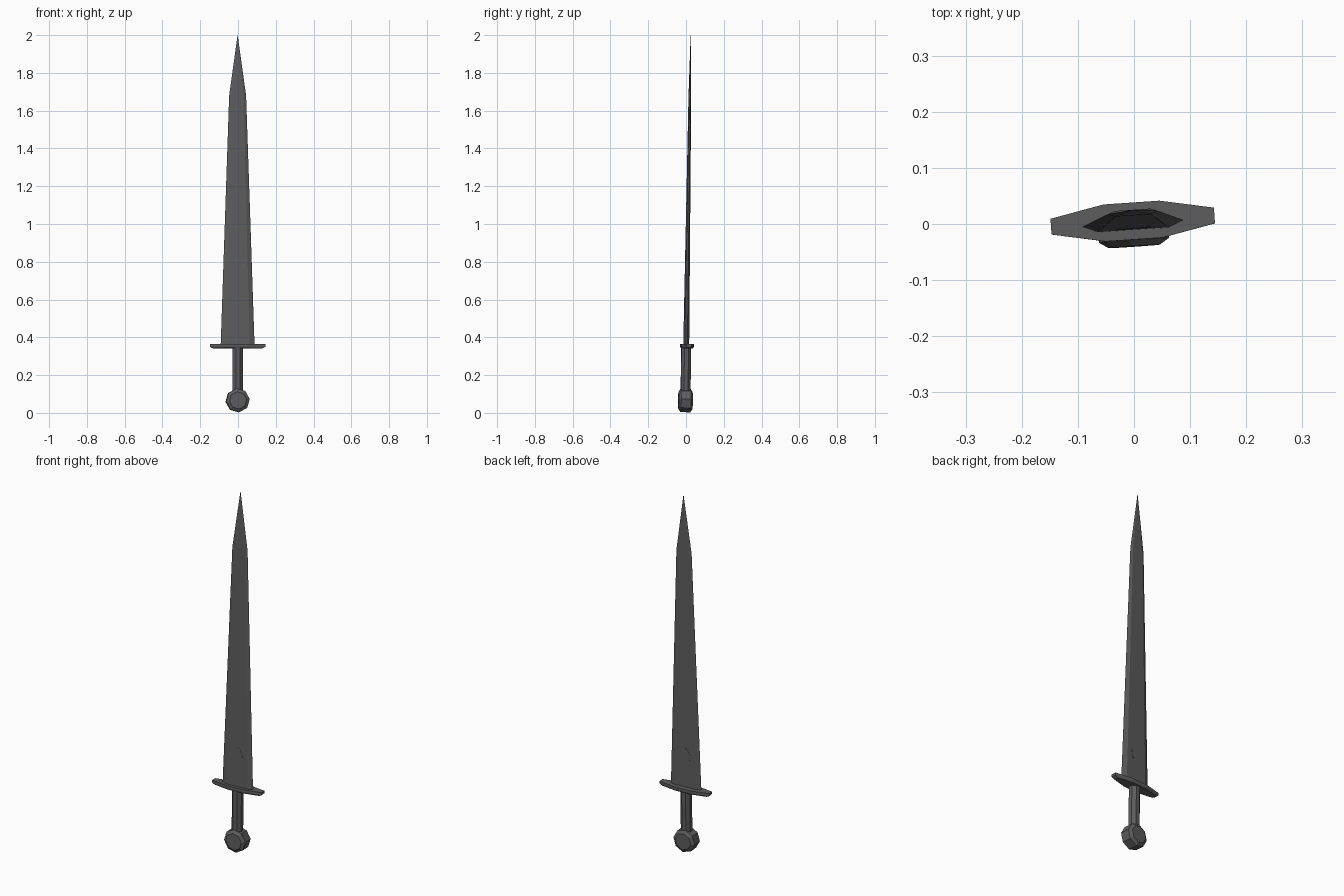
import bpy, bmesh, math
from mathutils import Matrix

if "Cube" in bpy.data.objects:
    bpy.data.objects.remove(bpy.data.objects["Cube"])

mat = bpy.data.materials.new("dark_iron")
mat.diffuse_color = (0.11, 0.11, 0.11, 1)
mat.use_nodes = True
mat.node_tree.nodes["Principled BSDF"].inputs["Base Color"].default_value = mat.diffuse_color

# Whole sword is turned slightly about z and leans a little to the back
POSE = (Matrix.Translation((-0.002, -0.004, 0)) @ Matrix.Rotation(math.radians(-0.83), 4, 'X')
        @ Matrix.Rotation(math.radians(3.9), 4, 'Z'))


def loft(name, rings):
    """Skin a list of equal-length point rings and cap both ends."""
    bm = bmesh.new()
    vs = [[bm.verts.new(p) for p in r] for r in rings]
    n = len(rings[0])
    for a, b in zip(vs, vs[1:]):
        for i in range(n):
            j = (i + 1) % n
            bm.faces.new((a[i], a[j], b[j], b[i]))
    bm.faces.new(vs[0])
    bm.faces.new(vs[-1])
    bmesh.ops.remove_doubles(bm, verts=bm.verts, dist=1e-5)
    bmesh.ops.recalc_face_normals(bm, faces=bm.faces)
    me = bpy.data.meshes.new(name)
    bm.to_mesh(me)
    bm.free()
    me.materials.append(mat)
    ob = bpy.data.objects.new(name, me)
    bpy.context.collection.objects.link(ob)
    ob.matrix_world = POSE
    return ob


def circle(n, rx, ry, phase=0.0):
    return [(rx * math.cos(phase + 2 * math.pi * i / n),
             ry * math.sin(phase + 2 * math.pi * i / n)) for i in range(n)]


# Blade: flattened six-sided section with bevelled edges
def blade_ring(z, w, t):
    b = w * 0.7
    return [(-w, 0, z), (-b, -t, z), (b, -t, z), (w, 0, z), (b, t, z), (-b, t, z)]

loft("blade", [blade_ring(0.355, 0.09, 0.0115), blade_ring(1.68, 0.045, 0.005),
               blade_ring(1.998, 0.0006, 0.0004)])

# Thin oval mark low on both blade faces
for name, s in (("front_mark", -1), ("back_mark", 1)):
    rings = []
    for off in (-0.001, 0.001):
        rings.append([(x, s * (0.0115 - 0.0065 * (0.535 + z - 0.355) / 1.325 + off), 0.535 + z)
                      for x, z in circle(16, 0.032, 0.045)])
    loft(name, rings)

# Guard: eight-sided plate, a little narrower underneath
outline = [(-0.146, -0.014), (-0.05, -0.033), (0.05, -0.033), (0.146, -0.014),
           (0.146, 0.014), (0.05, 0.033), (-0.05, 0.033), (-0.146, 0.014)]
loft("guard", [[(x * s, y * s + 0.004, z) for x, y in outline]
               for z, s in ((0.342, 0.90), (0.35, 1.0), (0.364, 1.0))])

# Grip: octagonal handle
loft("grip", [[(x, y, z) for x, y in circle(8, 0.030, 0.028, math.pi / 8)]
              for z in (0.10, 0.348)])

# Pommel: chamfered octagonal disc facing front and back
loft("pommel", [[(x, y, 0.066 + z) for x, z in circle(8, r, r, 0.12)]
                for y, r in ((-0.037, 0.046), (-0.026, 0.063), (0.026, 0.063), (0.037, 0.046))])
